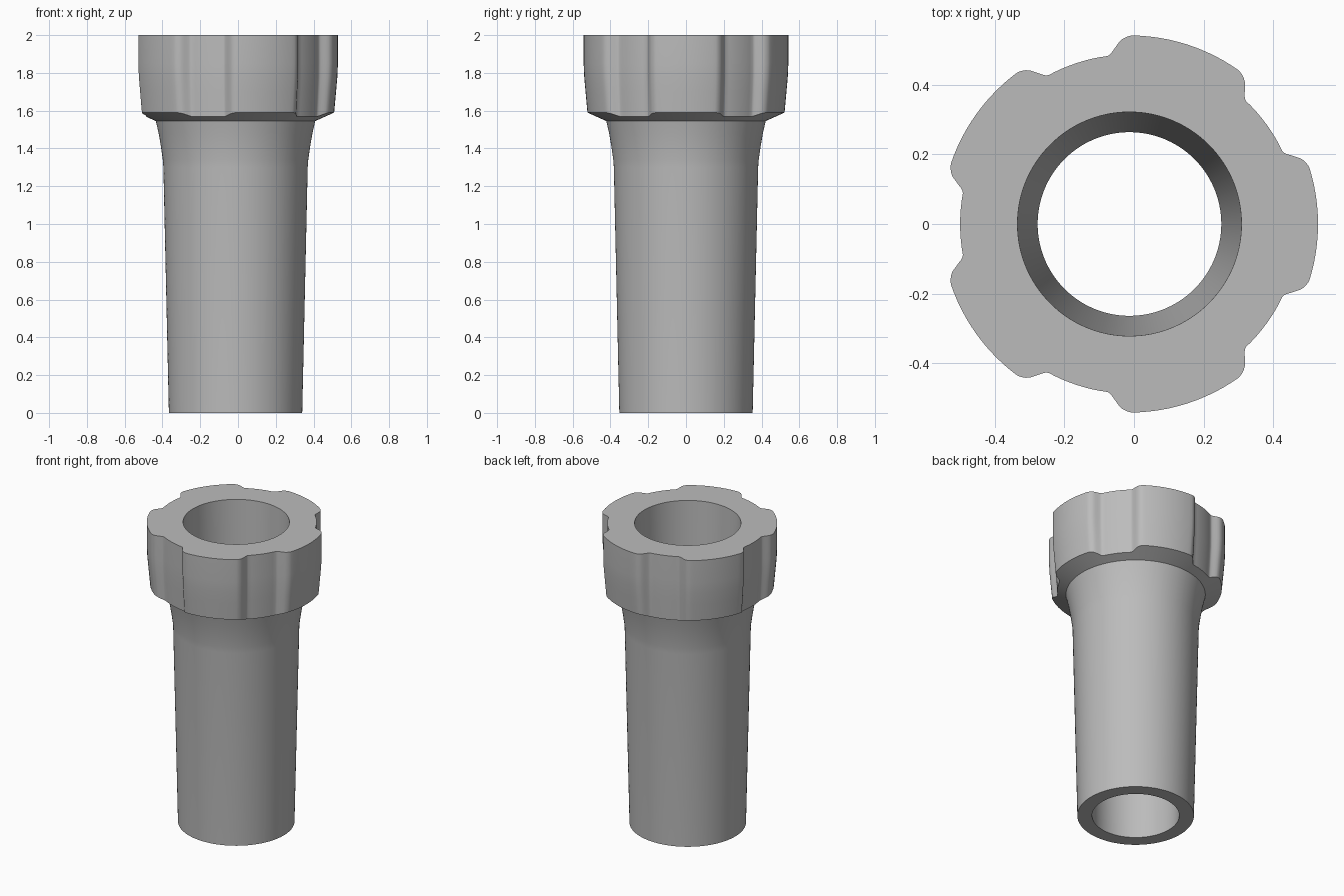
import bpy, bmesh, math

CX = -0.013          # axis of the part
LOBES = 5

cube = bpy.data.objects.get("Cube")
if cube:
    bpy.data.objects.remove(cube)

grey = bpy.data.materials.new("plain_grey")
grey.use_nodes = True
colour = (0.5, 0.5, 0.5, 1)
grey.diffuse_color = colour
grey.node_tree.nodes["Principled BSDF"].inputs["Base Color"].default_value = colour

# Half of one lobe: angle from the lobe centre, and how far it rises (1) above the valley (0)
HALF = [(a, 1.0) for a in (0, 3, 6, 9, 12, 15, 17)]
HALF += [(18, .98), (19, .92), (20, .84), (21, .72), (22, .52), (23, .33), (24, .14), (24.7, .05), (25.5, 0)]
HALF += [(a, 0.0) for a in (28, 30.5, 33, 36)]
SECTOR = HALF + [(-a, h) for a, h in HALF[-2:0:-1]]
OUTLINE = sorted(((k * 360 / LOBES + a) % 360, h) for k in range(LOBES) for a, h in SECTOR)


def circle(radius, z):
    return [(radius, z)] * len(OUTLINE)


def lobed(valley, lobe, z):
    return [(valley + h * (lobe - valley), z) for _, h in OUTLINE]


def loft(name, rings):
    """Skin a stack of rings of (radius, z) around the axis."""
    bm = bmesh.new()
    loops = []
    for ring in rings:
        loops.append([bm.verts.new((CX + r * math.cos(math.radians(a)),
                                    r * math.sin(math.radians(a)), z))
                      for (a, _), (r, z) in zip(OUTLINE, ring)])
    n = len(OUTLINE)
    for low, high in zip(loops, loops[1:]):
        for i in range(n):
            j = (i + 1) % n
            bm.faces.new((low[i], low[j], high[j], high[i]))
    mesh = bpy.data.meshes.new(name)
    bm.to_mesh(mesh)
    bm.free()
    mesh.materials.append(grey)
    ob = bpy.data.objects.new(name, mesh)
    bpy.context.collection.objects.link(ob)
    bpy.ops.object.select_all(action='DESELECT')
    ob.select_set(True)
    bpy.context.view_layer.objects.active = ob
    bpy.ops.object.shade_smooth_by_angle(angle=math.radians(30))
    return ob


# Barrel: tapered bore, bottom rim, tapered wall and flare under the collar
barrel = [(.322, 2), (.264, 0), (.353, 0), (.382, 1.30), (.385, 1.34),
          (.395, 1.41), (.407, 1.48), (.422, 1.545)]
loft("barrel", [circle(r, z) for r, z in barrel])

# Collar: conical underside, lobed grip that tapers downward, flat top
skirt = lobed(.475, .522, 0)
skirt = [(r, 1.545 + (r - .422) * .45) for r, _ in skirt]
loft("collar", [circle(.422, 1.545), skirt,
                lobed(.482, .532, 1.70), lobed(.486, .539, 1.78),
                lobed(.487, .542, 1.85), lobed(.487, .542, 2),
                circle(.322, 2)])
